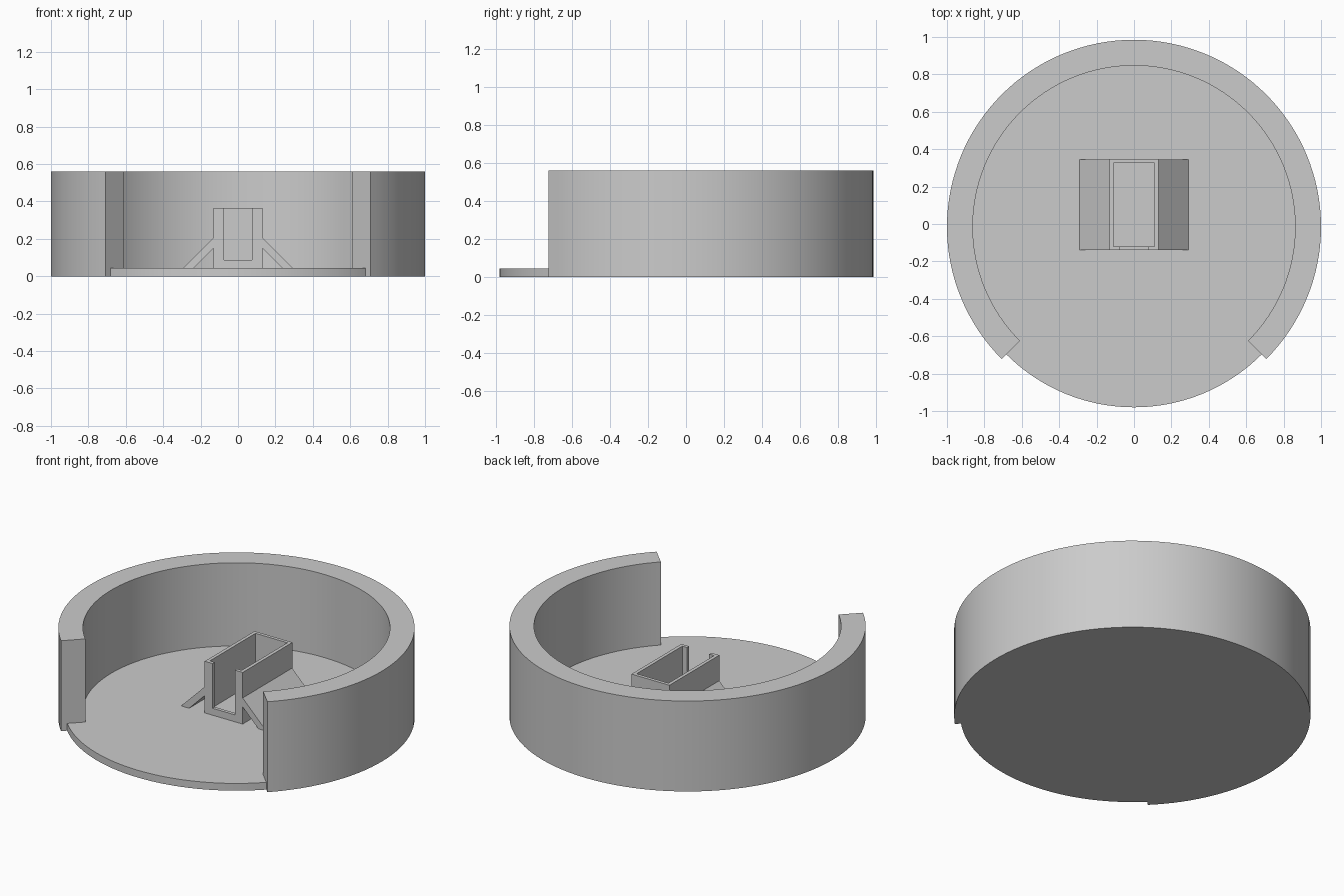
import bpy, bmesh
from math import sin, cos, pi, radians

if "Cube" in bpy.data.objects:
    bpy.data.objects.remove(bpy.data.objects["Cube"], do_unlink=True)

grey = bpy.data.materials.new("light grey")
grey.use_nodes = True
colour = (0.6, 0.6, 0.6, 1)
grey.diffuse_color = colour
grey.node_tree.nodes["Principled BSDF"].inputs["Base Color"].default_value = colour

CY = -0.015               # centre of the round base
FLOOR, RIM = 0.045, 0.56  # floor top and wall top


def prism(name, outline, depth, smooth=False):
    """Extrude a closed outline of 3D points along the depth vector."""
    bm = bmesh.new()
    face = bm.faces.new([bm.verts.new(p) for p in outline])
    moved = bmesh.ops.extrude_face_region(bm, geom=[face])["geom"]
    verts = [g for g in moved if isinstance(g, bmesh.types.BMVert)]
    bmesh.ops.translate(bm, verts=verts, vec=depth)
    bmesh.ops.recalc_face_normals(bm, faces=bm.faces)
    mesh = bpy.data.meshes.new(name)
    bm.to_mesh(mesh)
    bm.free()
    mesh.materials.append(grey)
    obj = bpy.data.objects.new(name, mesh)
    bpy.context.collection.objects.link(obj)
    if smooth:
        bpy.ops.object.select_all(action="DESELECT")
        obj.select_set(True)
        bpy.context.view_layer.objects.active = obj
        bpy.ops.object.shade_smooth_by_angle(angle=radians(30))
    return obj


def box(name, x0, x1, y0, y1, z0, z1):
    return prism(name, [(x0, y0, z0), (x1, y0, z0), (x1, y1, z0), (x0, y1, z0)],
                 (0, 0, z1 - z0))


def arc(radius, start, end, steps):
    angles = [start + (end - start) * i / steps for i in range(steps + 1)]
    return [(radius * cos(a), CY + radius * sin(a), 0) for a in angles]


# Floor disc
prism("floor", arc(0.965, 0, 2 * pi, 128)[:-1], (0, 0, FLOOR), True)

# Three-quarter ring wall, open at the front
start, end = -pi / 4, 5 * pi / 4
prism("wall", arc(1, start, end, 96) + arc(0.862, end, start, 96), (0, 0, RIM), True)

# Open-topped holder, hollowed out and slotted at the front
W, FRONT, BACK, TOP = 0.13, -0.14, 0.348, 0.365
T = 0.021
holder = box("holder", -W, W, FRONT, BACK, FLOOR - 0.01, TOP)
cutters = [
    box("cavity_cutter", -W + T, W - T, FRONT + T, BACK - T, FLOOR + T, TOP + 0.1),
    box("slot_cutter", -0.076, 0.076, FRONT - 0.1, FRONT + 2 * T, 0.088, TOP + 0.1),
]
for cutter in cutters:
    mod = holder.modifiers.new(cutter.name, "BOOLEAN")
    mod.operation = "DIFFERENCE"
    mod.solver = "EXACT"
    mod.object = cutter
    bpy.context.view_layer.objects.active = holder
    bpy.ops.object.modifier_apply(modifier=mod.name)
for cutter in cutters:
    bpy.data.objects.remove(cutter, do_unlink=True)

# Sloping braces on both sides of the holder
for name, side in (("left_brace", 1), ("right_brace", -1)):
    profile = [(W, 0.152), (W, 0.207), (0.292, FLOOR), (0.237, FLOOR)]
    prism(name, [(side * x, FRONT, z) for x, z in profile], (0, BACK - FRONT - 0.004, 0))
